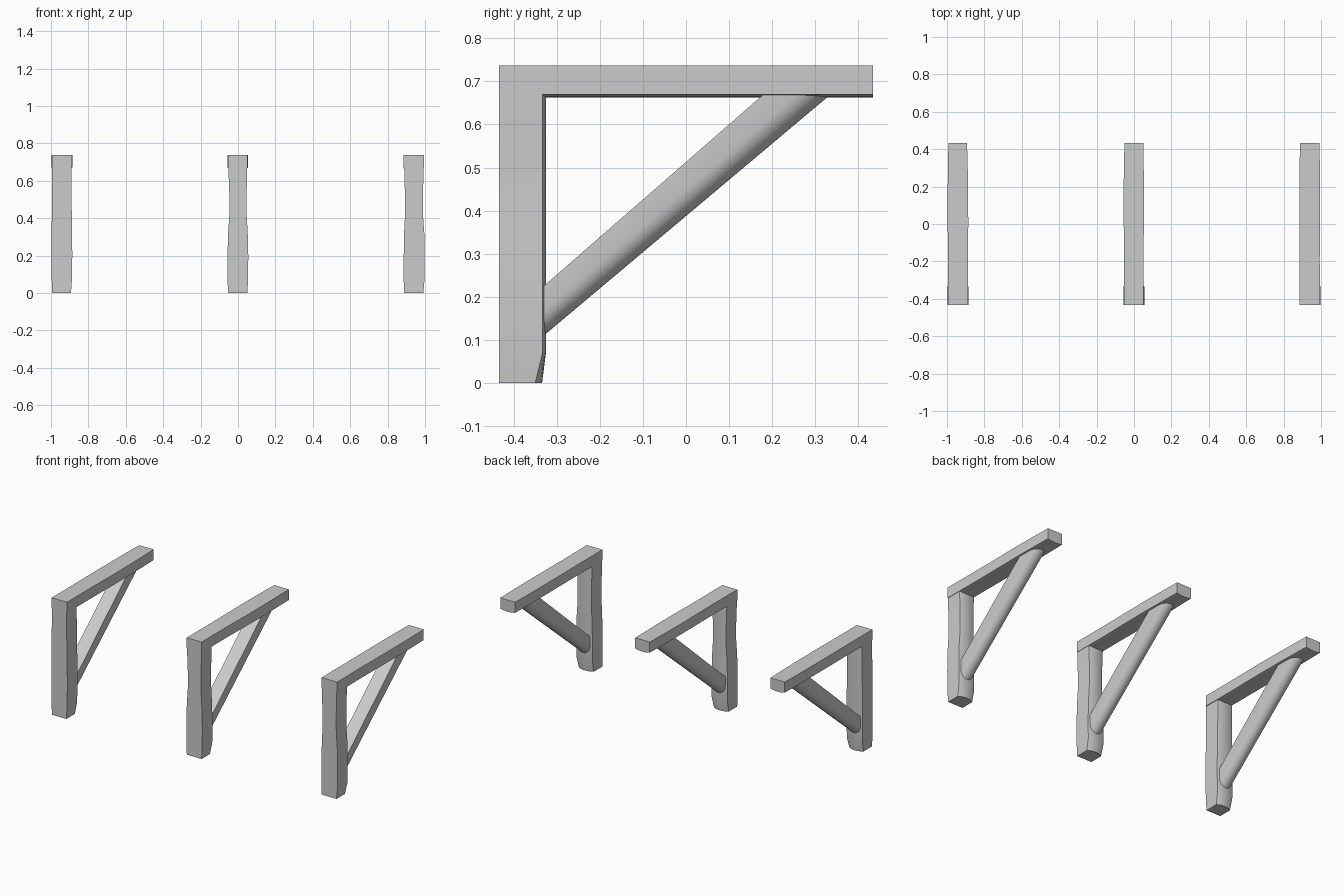
import bpy
import bmesh
import math

if "Cube" in bpy.data.objects:
    bpy.data.objects.remove(bpy.data.objects["Cube"])

grey = bpy.data.materials.new("timber grey")
grey.use_nodes = True
grey.diffuse_color = (0.6, 0.6, 0.6, 1)
grey.node_tree.nodes["Principled BSDF"].inputs["Base Color"].default_value = (0.6, 0.6, 0.6, 1)


def section(left, right, side, bulge, power, steps=12):
    """Flat outer face, straight sides and a rounded inner face, as (x, depth)."""
    mid, half = (left + right) / 2, (right - left) / 2
    points = [(left, 0), (right, 0)]
    for i in range(steps + 1):
        a = math.pi * i / steps
        points.append((mid + half * math.cos(a), side + bulge * abs(math.sin(a)) ** power))
    return points


def loft(name, stations, place, power=2):
    """Skin sections (t, left, right, side, bulge); place maps (x, depth, t) to space."""
    bm = bmesh.new()
    rings = [[bm.verts.new(place(x, d, t)) for x, d in section(*rest, power)]
             for t, *rest in stations]
    n = len(rings[0])
    for a, b in zip(rings, rings[1:]):
        for i in range(n):
            j = (i + 1) % n
            bm.faces.new((a[i], a[j], b[j], b[i]))
    bm.faces.new(rings[0])
    bm.faces.new(rings[-1])
    bmesh.ops.recalc_face_normals(bm, faces=bm.faces)
    mesh = bpy.data.meshes.new(name)
    bm.to_mesh(mesh)
    bm.free()
    mesh.materials.append(grey)
    obj = bpy.data.objects.new(name, mesh)
    bpy.context.collection.objects.link(obj)
    bpy.ops.object.select_all(action="DESELECT")
    obj.select_set(True)
    bpy.context.view_layer.objects.active = obj
    bpy.ops.object.shade_smooth_by_angle(angle=math.radians(30))


def lerp(a, b, f):
    return a + (b - a) * f


FRONT, BACK, TOP = -0.434, 0.434, 0.737

# Hewn outlines: (position, left edge, right edge), one list per bracket
post_shapes = {
    "left": [(0, -.05, .05), (.07, -.053, .055), (.2, -.054, .057), (.35, -.053, .056),
             (.5, -.052, .053), (.6, -.051, .052), (.7, -.05, .052)],
    "middle": [(0, -.053, .05), (.07, -.056, .054), (.2, -.056, .055), (.32, -.053, .052),
               (.42, -.046, .046), (.52, -.046, .045), (.6, -.049, .048), (.7, -.053, .05)],
    "right": [(0, -.056, .048), (.07, -.057, .054), (.2, -.057, .055), (.32, -.055, .053),
              (.42, -.05, .046), (.52, -.05, .045), (.6, -.053, .048), (.7, -.055, .05)],
}
beam_shapes = {
    "left": [(FRONT, -.052, .055), (-.2, -.052, .055), (0, -.053, .057),
             (.2, -.053, .056), (.35, -.051, .053), (BACK, -.049, .05)],
    "middle": [(FRONT, -.054, .051), (-.2, -.053, .05), (0, -.055, .053),
               (.15, -.056, .054), (.3, -.054, .052), (BACK, -.051, .05)],
    "right": [(FRONT, -.057, .052), (-.2, -.057, .05), (0, -.058, .051),
              (.2, -.058, .052), (.35, -.057, .05), (BACK, -.055, .048)],
}

for label, cx in (("left", -0.943), ("middle", 0), ("right", 0.943)):
    # Upright post, its back corners cut away at the foot
    post = [(z, l, r, 0.084 if z == 0 else 0.101, 0.016 if z == 0 else 0.008)
            for z, l, r in post_shapes[label]]
    loft(label + "_post", post, lambda x, d, z: (cx + x, FRONT + d, z))

    # Top beam with a slightly rounded underside
    beam = [(y, l, r, 0.067, 0.007) for y, l, r in beam_shapes[label]]
    loft(label + "_beam", beam, lambda x, d, y: (cx + x, y, TOP - d))

    # Diagonal half-round brace, let into the post and the beam
    brace = [(t, -0.043, 0.043, 0.5, 0.5) for t in (0, 1)]
    loft(label + "_brace", brace,
         lambda x, f, t: (cx + x, lerp(-.36, lerp(.203, .36, f), t),
                          lerp(lerp(.199, .085, f), .69, t)), power=1)
